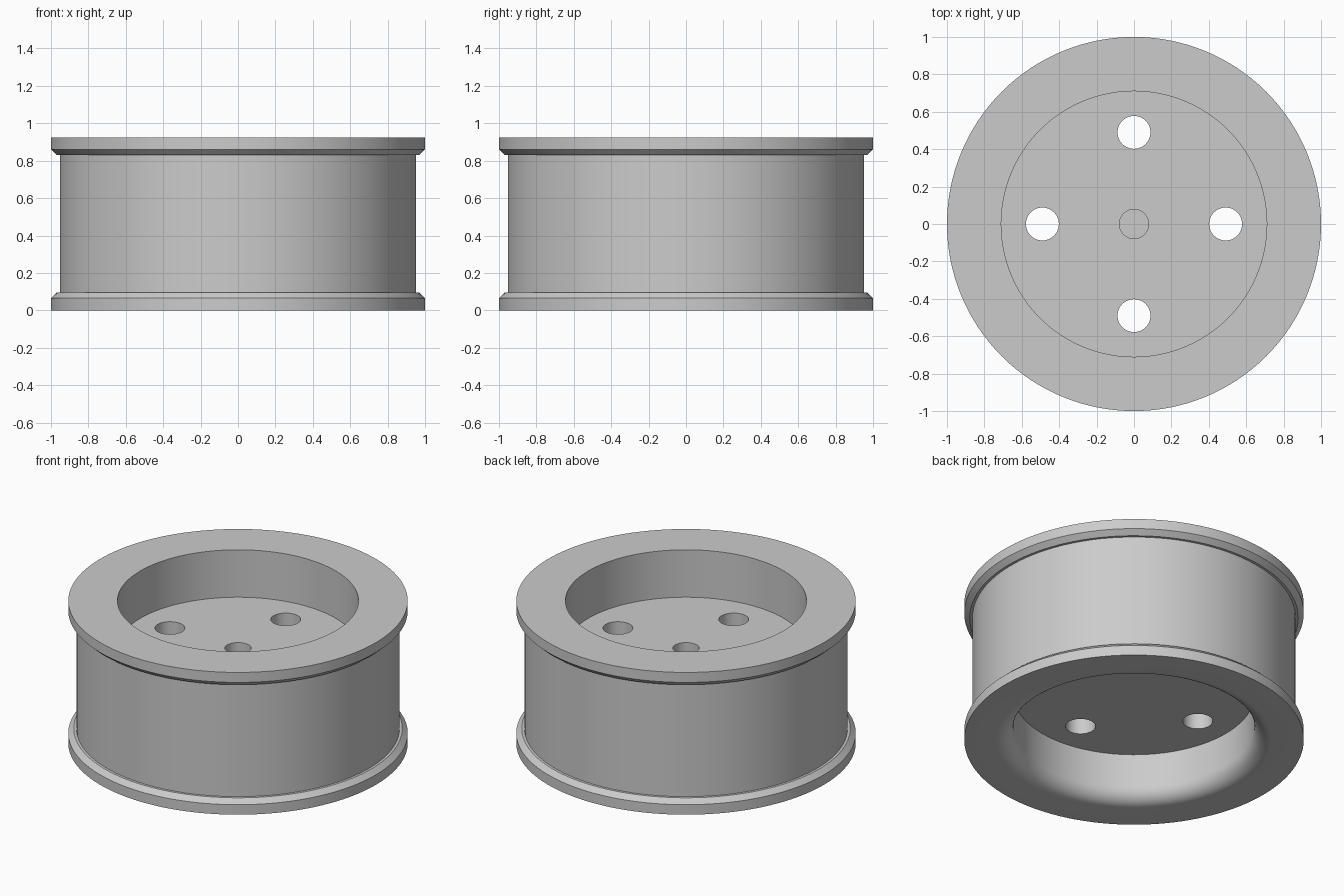
import bpy
import bmesh
from math import cos, sin, pi, radians
from mathutils import Vector

if "Cube" in bpy.data.objects:
    bpy.data.objects.remove(bpy.data.objects["Cube"], do_unlink=True)

HEIGHT = 0.925
BORE = 0.71             # radius of the recess on each face
WEB = HEIGHT / 3        # lower face of the central web
FILLET = 0.1
SEGMENTS = 128

grey = bpy.data.materials.new("light_grey")
grey.use_nodes = True
grey.diffuse_color = (0.6, 0.6, 0.6, 1)
grey.node_tree.nodes["Principled BSDF"].inputs["Base Color"].default_value = (0.6, 0.6, 0.6, 1)


def make_wheel():
    # Half section, from the lower recess round the outside to the upper recess
    rounded_lip = [(BORE + FILLET * (1 - cos(a)), FILLET * (1 - sin(a)))
                   for a in (pi / 2 * i / 10 for i in range(11))]
    flange = [(1, 0), (1, 0.065), (0.968, 0.095), (0.952, 0.095)]
    upper_flange = [(r, HEIGHT - z) for r, z in reversed(flange)]
    profile = ([(BORE, WEB)] + rounded_lip + flange + upper_flange
               + [(BORE, HEIGHT), (BORE, 2 * WEB)])

    bm = bmesh.new()
    verts = [bm.verts.new((r, 0, z)) for r, z in profile]
    edges = [bm.edges.new(pair) for pair in zip(verts, verts[1:])]
    bmesh.ops.spin(bm, geom=verts + edges, cent=(0, 0, 0), axis=(0, 0, 1),
                   angle=2 * pi, steps=SEGMENTS)
    bmesh.ops.remove_doubles(bm, verts=bm.verts, dist=0.0005)
    # Close both sides of the web
    bmesh.ops.holes_fill(bm, edges=[e for e in bm.edges if e.is_boundary], sides=0)
    bmesh.ops.recalc_face_normals(bm, faces=bm.faces)
    mesh = bpy.data.meshes.new("wheel")
    bm.to_mesh(mesh)
    bm.free()
    mesh.materials.append(grey)
    wheel = bpy.data.objects.new("wheel", mesh)
    bpy.context.collection.objects.link(wheel)
    return wheel


def drill(target, x, y, radius, bottom, top):
    bpy.ops.mesh.primitive_cylinder_add(vertices=48, radius=radius, depth=top - bottom,
                                        location=Vector((x, y, (top + bottom) / 2)))
    cutter = bpy.context.object
    cutter.name = "hole_cutter"
    cutter.hide_render = True
    cutter.data.materials.append(grey)
    cut = target.modifiers.new("hole", "BOOLEAN")
    cut.operation = "DIFFERENCE"
    cut.solver = "EXACT"
    cut.object = cutter
    bpy.context.view_layer.objects.active = target
    bpy.ops.object.modifier_apply(modifier=cut.name)
    bpy.data.objects.remove(cutter, do_unlink=True)


wheel = make_wheel()

# Four holes through the web
for i in range(4):
    angle = i * pi / 2
    drill(wheel, 0.49 * cos(angle), 0.49 * sin(angle), 0.088, WEB - 0.1, 2 * WEB + 0.1)

# Blind centre hole in the upper side of the web
drill(wheel, 0, 0, 0.078, 2 * WEB - 0.2, 2 * WEB + 0.1)

bpy.ops.object.select_all(action="DESELECT")
wheel.select_set(True)
bpy.context.view_layer.objects.active = wheel
bpy.ops.object.shade_smooth_by_angle(angle=radians(30))
